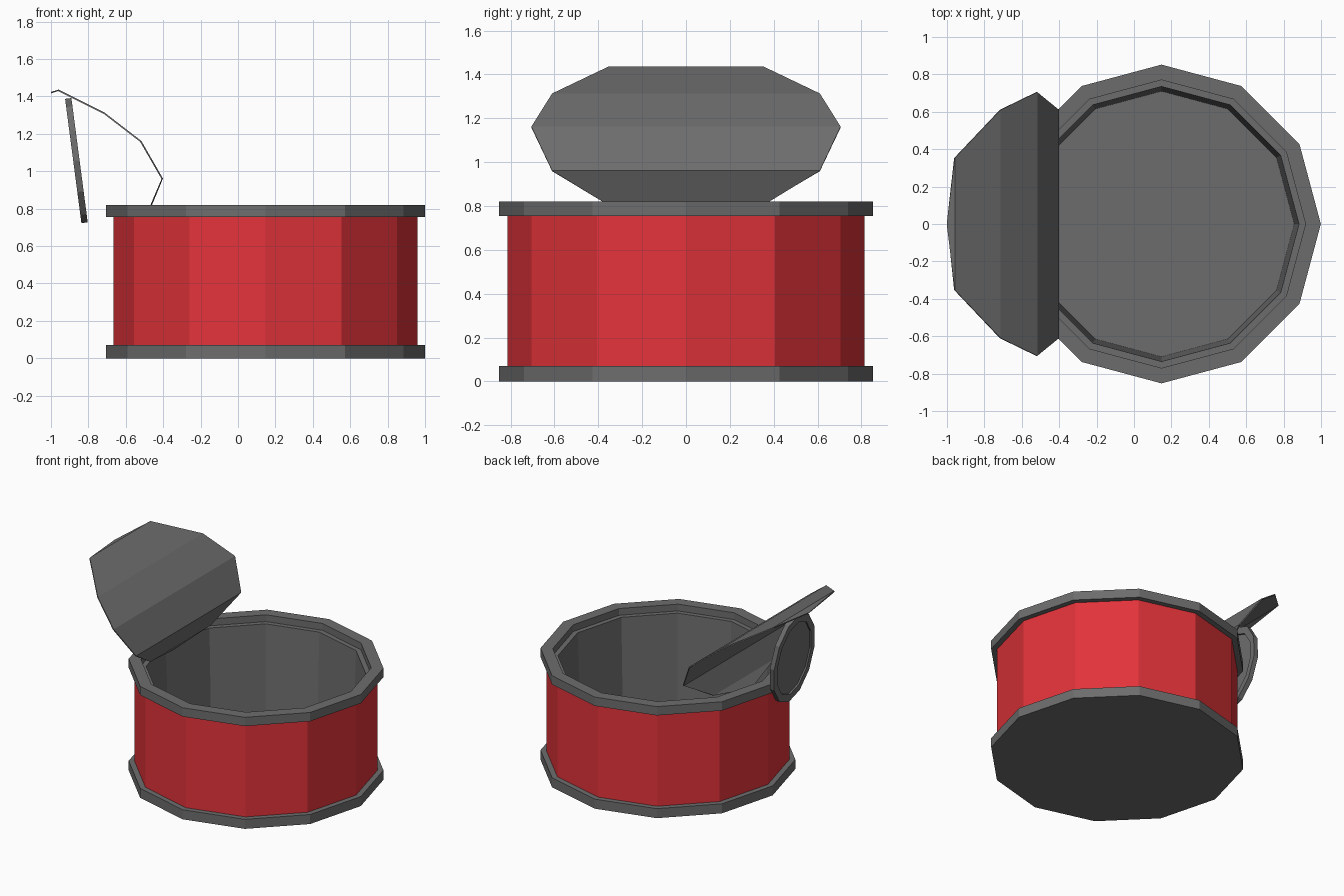
import bpy, bmesh
from math import cos, sin, tau, atan2
from mathutils import Matrix, Vector

cube = bpy.data.objects.get("Cube")
if cube:
    bpy.data.objects.remove(cube)

SIDES = 12
CAN_X = 0.147


def material(name, color):
    m = bpy.data.materials.new(name)
    m.use_nodes = True
    m.diffuse_color = color
    m.node_tree.nodes["Principled BSDF"].inputs["Base Color"].default_value = color
    return m


GREY = material("tin grey", (0.152, 0.152, 0.152, 1))
RED = material("label red", (0.76, 0.033, 0.042, 1))


def finish(name, bm, mat):
    mesh = bpy.data.meshes.new(name)
    bm.to_mesh(mesh)
    bm.free()
    mesh.materials.append(mat)
    obj = bpy.data.objects.new(name, mesh)
    bpy.context.collection.objects.link(obj)
    return obj


def ring(bm, r, z, stretch=1.0):
    return [bm.verts.new((r * cos(tau * i / SIDES) * stretch,
                          r * sin(tau * i / SIDES), z)) for i in range(SIDES)]


def lathe(name, profile, mat, start_cap=False, end_cap=False, stretch=1.0):
    """Revolve an (r, z) profile running upward on the outside."""
    bm = bmesh.new()
    rings = [ring(bm, r, z, stretch) for r, z in profile]
    for a, b in zip(rings, rings[1:]):
        for i in range(SIDES):
            j = (i + 1) % SIDES
            bm.faces.new((a[i], a[j], b[j], b[i]))
    if start_cap:
        bm.faces.new(rings[0][::-1])
    if end_cap:
        bm.faces.new(rings[-1])
    return finish(name, bm, mat)


# Can: bottom rim, label wall, then top rim running into the inner wall and floor
bottom = lathe("bottom_rim", [(0.852, 0), (0.852, 0.07), (0.813, 0.07)], GREY, start_cap=True)
label = lathe("label_wall", [(0.813, 0.07), (0.813, 0.755)], RED)
top = lathe("top_rim_and_inside",
            [(0.813, 0.755), (0.852, 0.755), (0.852, 0.82), (0.77, 0.82),
             (0.77, 0.77), (0.735, 0.77), (0.71, 0.07)], GREY, end_cap=True)
for part in (bottom, label, top):
    part.location.x = CAN_X

# Curled lid: a twelve-sided disc bent along a side profile
LID_R = 0.705
curl = [(-1.0, 1.42), (-0.96, 1.433), (-0.715, 1.31), (-0.52, 1.16),
        (-0.405, 0.96), (-0.47, 0.805), (-0.53, 0.74)]
bm = bmesh.new()
rows = []
for k, (x, z) in enumerate(curl):
    w = LID_R * sin(tau * k / SIDES)
    ys = (-w, w) if 0 < k < len(curl) - 1 else (0,)
    rows.append([bm.verts.new((x, y, z)) for y in ys])
for a, b in zip(rows, rows[1:]):
    bm.faces.new(a + b[::-1])
bmesh.ops.recalc_face_normals(bm, faces=bm.faces)
lid = finish("curled_lid", bm, GREY)
thick = lid.modifiers.new("thickness", "SOLIDIFY")
thick.thickness = 0.008
thick.offset = 0

# Pull tab: oval plate with a raised border on both faces
T = 0.017
tab = lathe("pull_tab",
            [(0.195, -T + 0.012), (0.195, -T), (0.235, -T), (0.235, T), (0.195, T), (0.195, T - 0.012)],
            GREY, start_cap=True, end_cap=True, stretch=0.335 / 0.235)
low, high = Vector((-0.82, 0, 0.722)), Vector((-0.908, 0, 1.392))
d = high - low
tab.matrix_world = (Matrix.Translation((low + high) / 2)
                    @ Matrix.Rotation(-atan2(d.z, d.x), 4, "Y"))
